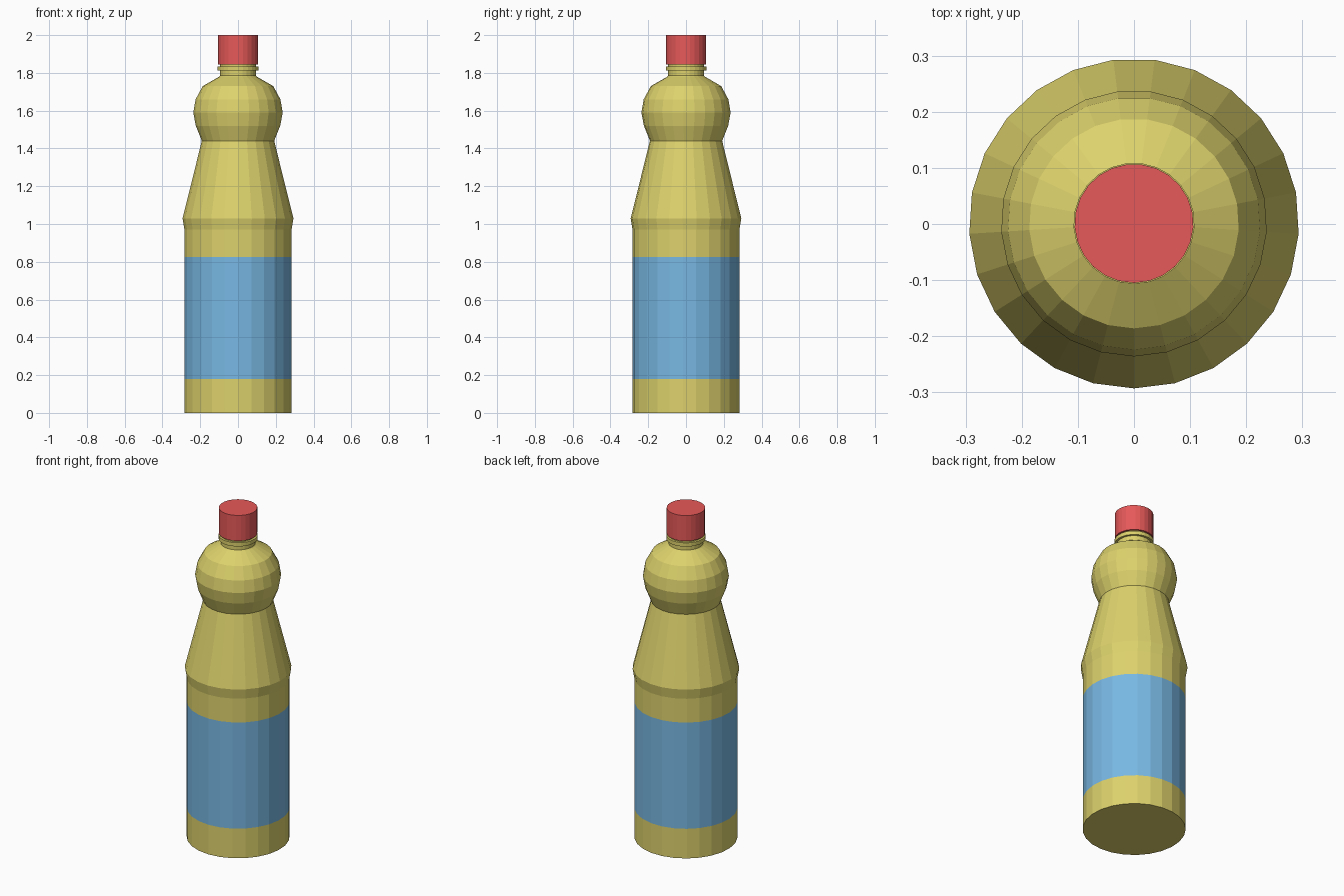
import bpy, math

if "Cube" in bpy.data.objects:
    bpy.data.objects.remove(bpy.data.objects["Cube"])

SIDES = 25


def material(name, rgb):
    m = bpy.data.materials.new(name)
    m.diffuse_color = (*rgb, 1)
    m.use_nodes = True
    m.node_tree.nodes["Principled BSDF"].inputs["Base Color"].default_value = m.diffuse_color
    return m


def lathe(name, profile, mats, bands=()):
    """Revolve (radius, z) points; bands lists profile segments using the second material."""
    verts, faces, idx = [], [], []
    for r, z in profile:
        for i in range(SIDES):
            a = -math.pi / 2 + 2 * math.pi * i / SIDES
            verts.append((r * math.cos(a), r * math.sin(a) + 0.001, z))
    for k in range(len(profile) - 1):
        for i in range(SIDES):
            j = (i + 1) % SIDES
            b, t = k * SIDES, (k + 1) * SIDES
            faces.append((b + i, b + j, t + j, t + i))
            idx.append(1 if k in bands else 0)
    # end discs
    top = (len(profile) - 1) * SIDES
    faces += [tuple(reversed(range(SIDES))), tuple(range(top, top + SIDES))]
    idx += [0, 0]
    mesh = bpy.data.meshes.new(name)
    mesh.from_pydata(verts, [], faces)
    for m in mats:
        mesh.materials.append(m)
    mesh.polygons.foreach_set("material_index", idx)
    mesh.update()
    obj = bpy.data.objects.new(name, mesh)
    bpy.context.collection.objects.link(obj)
    return obj


yellow = material("yellow_plastic", (0.72, 0.64, 0.15))
blue = material("blue_label", (0.19, 0.48, 0.77))
red = material("red_plastic", (0.80, 0.10, 0.10))

# bottle: straight base with label band, tapered shoulder, round bulb, neck with collar
bottle = [
    (0.284, 0.0), (0.284, 0.18), (0.284, 0.825), (0.284, 0.97), (0.294, 1.03),
    (0.192, 1.44), (0.224, 1.52), (0.237, 1.59), (0.225, 1.66), (0.187, 1.73),
    (0.10, 1.78), (0.095, 1.785), (0.095, 1.812), (0.108, 1.812),
    (0.108, 1.835), (0.095, 1.835), (0.095, 1.85),
]
lathe("bottle", bottle, [yellow, blue], bands=(1,))

# screw cap
lathe("cap", [(0.106, 1.845), (0.106, 2.0)], [red])
